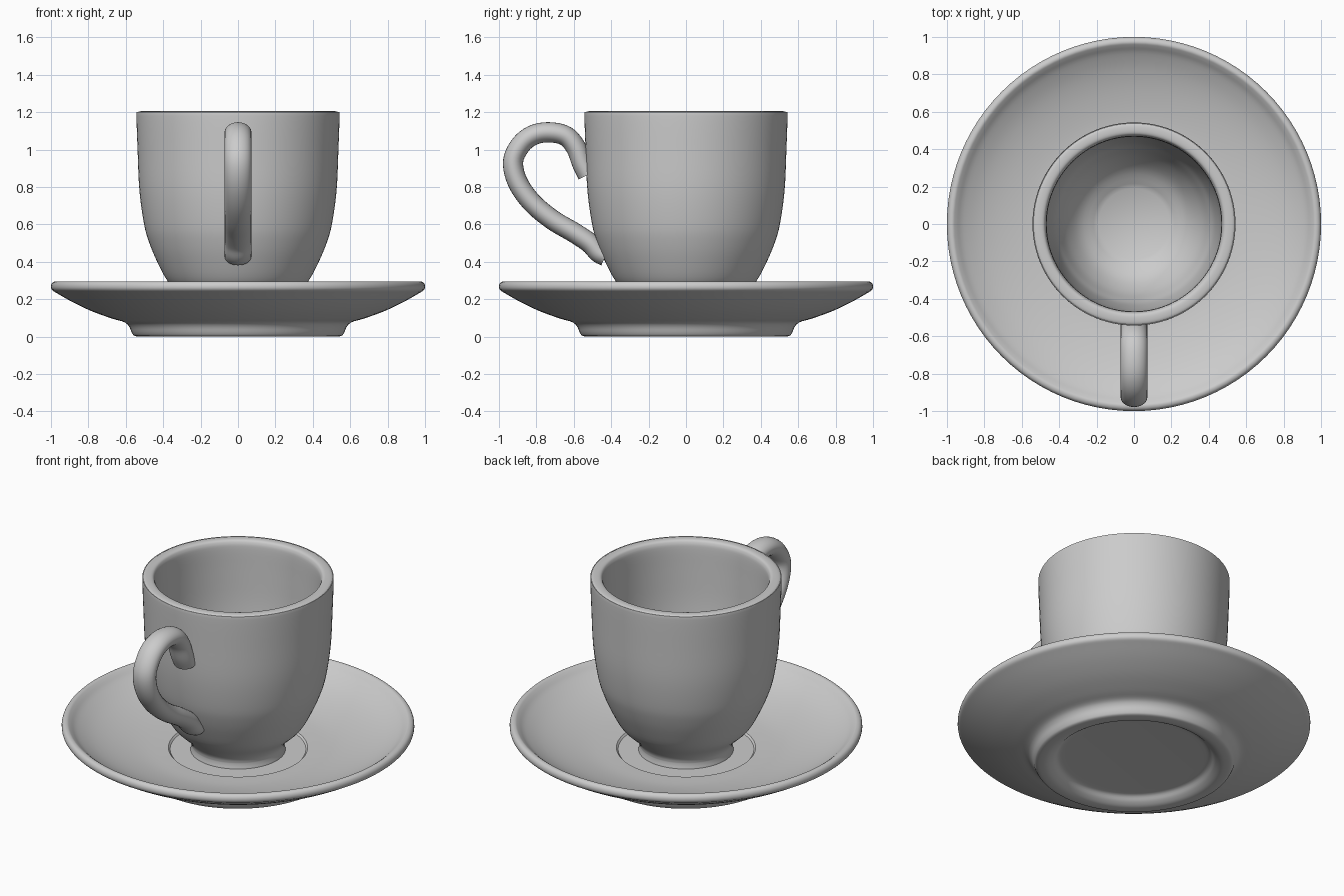
import bpy, bmesh, math
from mathutils import Vector

if "Cube" in bpy.data.objects:
    bpy.data.objects.remove(bpy.data.objects["Cube"])


def spline(pts, steps=6):
    """Smooth curve through 2D points (Catmull-Rom)."""
    p = [Vector(q) for q in pts]
    p = [2 * p[0] - p[1]] + p + [2 * p[-1] - p[-2]]
    out = []
    for i in range(1, len(p) - 2):
        a, b, c, d = p[i - 1:i + 3]
        for s in range(steps):
            t = s / steps
            out.append(0.5 * (2 * b + (c - a) * t + (2 * a - 5 * b + 4 * c - d) * t * t
                              + (3 * b - a - 3 * c + d) * t ** 3))
    return out + [p[-2]]


def finish(name, rings, caps):
    """Skin a list of closed vertex rings into a smooth object."""
    bm = bmesh.new()
    loops = [[bm.verts.new(v) for v in r] for r in rings]
    n = len(loops[0])
    for a, b in zip(loops, loops[1:]):
        for i in range(n):
            j = (i + 1) % n
            bm.faces.new((a[i], a[j], b[j], b[i]))
    if caps:
        bm.faces.new(loops[0])
        bm.faces.new(loops[-1])
    bmesh.ops.recalc_face_normals(bm, faces=bm.faces)
    me = bpy.data.meshes.new(name)
    bm.to_mesh(me)
    bm.free()
    ob = bpy.data.objects.new(name, me)
    bpy.context.collection.objects.link(ob)
    bpy.ops.object.select_all(action='DESELECT')
    ob.select_set(True)
    bpy.context.view_layer.objects.active = ob
    bpy.ops.object.shade_smooth_by_angle(angle=math.radians(35))
    return ob


def lathe(name, profile, n=96):
    rings = [[(r * math.cos(2 * math.pi * i / n), r * math.sin(2 * math.pi * i / n), z)
              for i in range(n)] for r, z in profile]
    return finish(name, rings, True)


# saucer: recessed base, foot ring, flared dish, rounded rim, stepped well
saucer = spline([(0.38, 0.05), (0.43, 0.045), (0.46, 0.02), (0.49, 0.004), (0.52, 0.0),
                 (0.553, 0.004), (0.567, 0.02), (0.583, 0.055), (0.61, 0.078), (0.675, 0.097),
                 (0.78, 0.135), (0.88, 0.182), (0.965, 0.23), (0.995, 0.25), (1.0, 0.272),
                 (0.99, 0.29), (0.97, 0.295), (0.95, 0.283), (0.91, 0.252), (0.82, 0.207),
                 (0.7, 0.169), (0.55, 0.14), (0.395, 0.13)], 4)
lathe("saucer", saucer + [Vector((0.385, 0.12))])

# cup: foot, outer wall, rim, inner wall and flat floor
outer = spline([(0.262, 0.15), (0.27, 0.18), (0.3, 0.22), (0.375, 0.295), (0.432, 0.4),
                (0.474, 0.5), (0.502, 0.6), (0.527, 0.78), (0.537, 1.0), (0.543, 1.18),
                (0.538, 1.198), (0.52, 1.205), (0.49, 1.204), (0.475, 1.19), (0.468, 1.15),
                (0.464, 1.0), (0.456, 0.8), (0.432, 0.6), (0.402, 0.5), (0.36, 0.4),
                (0.29, 0.305), (0.19, 0.24)], 4)
lathe("cup", [Vector((0.27, 0.117)), Vector((0.268, 0.13))] + outer)

# handle: oval section swept along an ear-shaped path in the y-z plane
path = spline([(-0.525, 0.865), (-0.555, 0.925), (-0.588, 1.01), (-0.642, 1.072),
               (-0.725, 1.092), (-0.81, 1.08), (-0.88, 1.03), (-0.924, 0.94),
               (-0.902, 0.83), (-0.827, 0.72), (-0.715, 0.625), (-0.6, 0.557),
               (-0.515, 0.5), (-0.468, 0.45), (-0.43, 0.43)], 5)
rings = []
for i, p in enumerate(path):
    t = (path[min(i + 1, len(path) - 1)] - path[max(i - 1, 0)]).normalized()
    ring = []
    for k in range(24):
        a = 2 * math.pi * k / 24
        u, v = 0.072 * math.cos(a), 0.054 * math.sin(a)
        ring.append((u, p.x - t.y * v, p.y + t.x * v))
    rings.append(ring)
finish("handle", rings, True)
